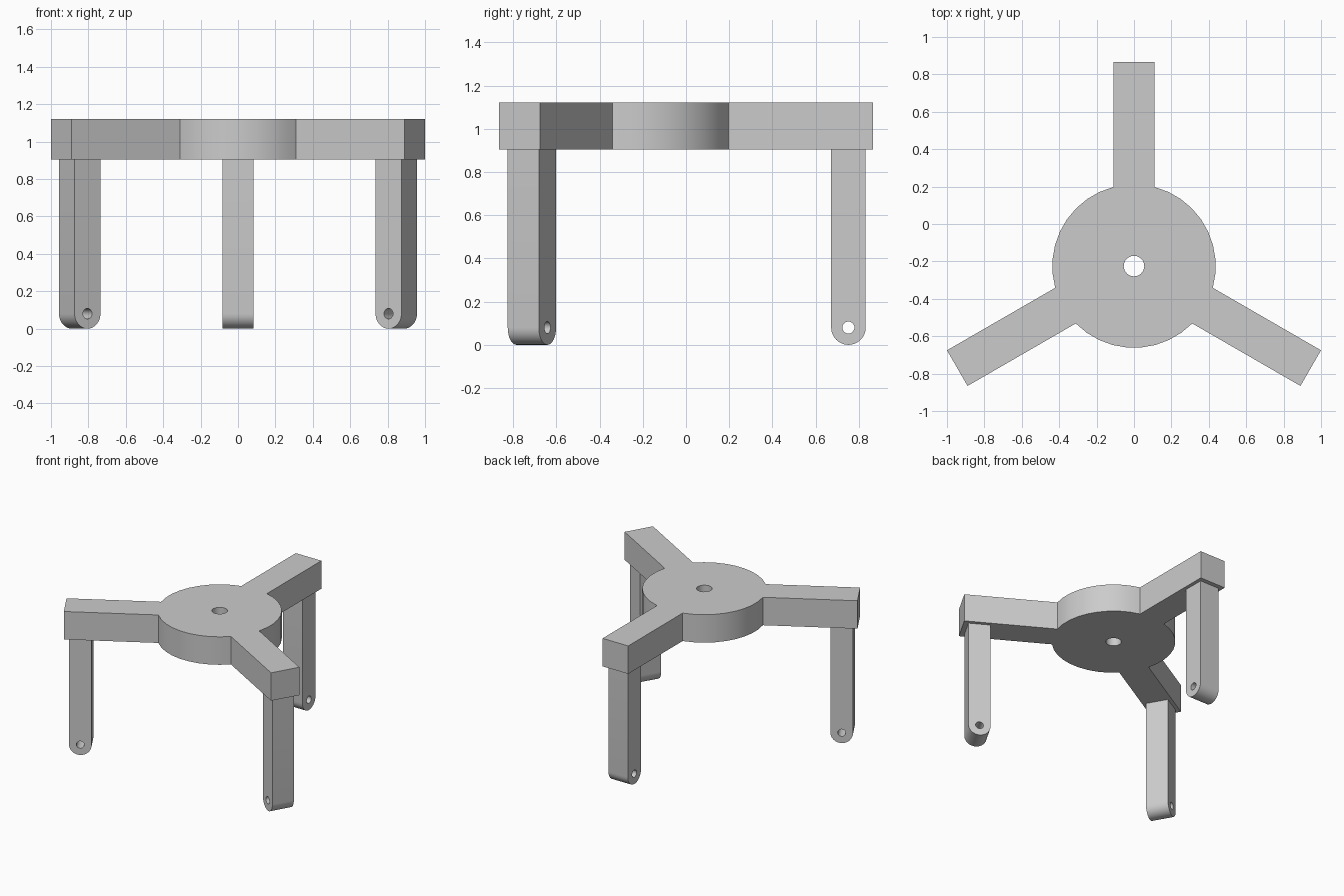
import bpy, bmesh
from math import pi, sin, cos, asin, radians
from mathutils import Matrix, Vector

if "Cube" in bpy.data.objects:
    bpy.data.objects.remove(bpy.data.objects["Cube"], do_unlink=True)

# Main dimensions
CENTRE = Vector((0, -0.225, 0))
HUB_R, ARM_HALF, ARM_LEN = 0.437, 0.11, 1.091
DECK_LOW, DECK_HIGH = 0.905, 1.122
LEG_R, LEG_HALF, LEG_DIST = 0.08, 0.083, 0.977

grey = bpy.data.materials.new("plain grey")
grey.use_nodes = True
colour = (0.6, 0.6, 0.6, 1)
grey.diffuse_color = colour
grey.node_tree.nodes["Principled BSDF"].inputs["Base Color"].default_value = colour


def arc(radius, start, end, steps, cx=0, cy=0):
    """Points along an arc, both ends included."""
    angles = [start + (end - start) * i / steps for i in range(steps + 1)]
    return [(cx + radius * cos(a), cy + radius * sin(a)) for a in angles]


def plate(name, outlines, thickness, matrix):
    """Extrude a flat profile; inner outlines become through holes."""
    curve = bpy.data.curves.new(name, 'CURVE')
    curve.dimensions, curve.fill_mode = '2D', 'BOTH'
    curve.extrude = thickness / 2
    for points in outlines:
        spline = curve.splines.new('POLY')
        spline.points.add(len(points) - 1)
        for p, (x, y) in zip(spline.points, points):
            p.co = (x, y, 0, 1)
        spline.use_cyclic_u = True
    temp = bpy.data.objects.new(name + "_profile", curve)
    bpy.context.collection.objects.link(temp)
    graph = bpy.context.evaluated_depsgraph_get()
    mesh = bpy.data.meshes.new_from_object(temp.evaluated_get(graph))
    bpy.data.objects.remove(temp, do_unlink=True)
    bpy.data.curves.remove(curve)

    bm = bmesh.new()
    bm.from_mesh(mesh)
    bmesh.ops.remove_doubles(bm, verts=bm.verts, dist=1e-4)
    bmesh.ops.recalc_face_normals(bm, faces=bm.faces)
    bm.to_mesh(mesh)
    bm.free()
    mesh.transform(matrix)
    mesh.name = name
    mesh.materials.clear()
    mesh.materials.append(grey)

    obj = bpy.data.objects.new(name, mesh)
    bpy.context.collection.objects.link(obj)
    bpy.ops.object.select_all(action='DESELECT')
    obj.select_set(True)
    bpy.context.view_layer.objects.active = obj
    bpy.ops.object.shade_smooth_by_angle(angle=radians(30))
    return obj


# Deck: round hub with three arms and a centre hole
outline = []
join = asin(ARM_HALF / HUB_R)
for k in range(3):
    a = pi / 2 + k * 2 * pi / 3
    along, side = Vector((cos(a), sin(a))), Vector((-sin(a), cos(a)))
    outline += [tuple(along * ARM_LEN + side * s) for s in (-ARM_HALF, ARM_HALF)]
    outline += arc(HUB_R, a + join, a + 2 * pi / 3 - join, 9)
centre_hole = arc(0.055, 0, 2 * pi, 24)[:-1]
plate("deck", [outline, centre_hole], DECK_HIGH - DECK_LOW,
      Matrix.Translation(CENTRE + Vector((0, 0, (DECK_LOW + DECK_HIGH) / 2))))

# Legs: straight bars with a rounded foot and a cross hole
foot = arc(LEG_R, pi, 2 * pi, 16, LEG_DIST, LEG_R)
leg_outline = foot + [(LEG_DIST + LEG_R, DECK_LOW), (LEG_DIST - LEG_R, DECK_LOW)]
pin_hole = arc(0.028, 0, 2 * pi, 20, LEG_DIST, LEG_R)[:-1]
upright = Matrix(((0, 0, 1, 0), (1, 0, 0, 0), (0, 1, 0, 0), (0, 0, 0, 1)))
for k, name in enumerate(("back_leg", "front_right_leg", "front_left_leg")):
    turn = Matrix.Rotation(k * 2 * pi / 3, 4, 'Z')
    plate(name, [leg_outline, pin_hole], 2 * LEG_HALF,
          Matrix.Translation(CENTRE) @ turn @ upright)
